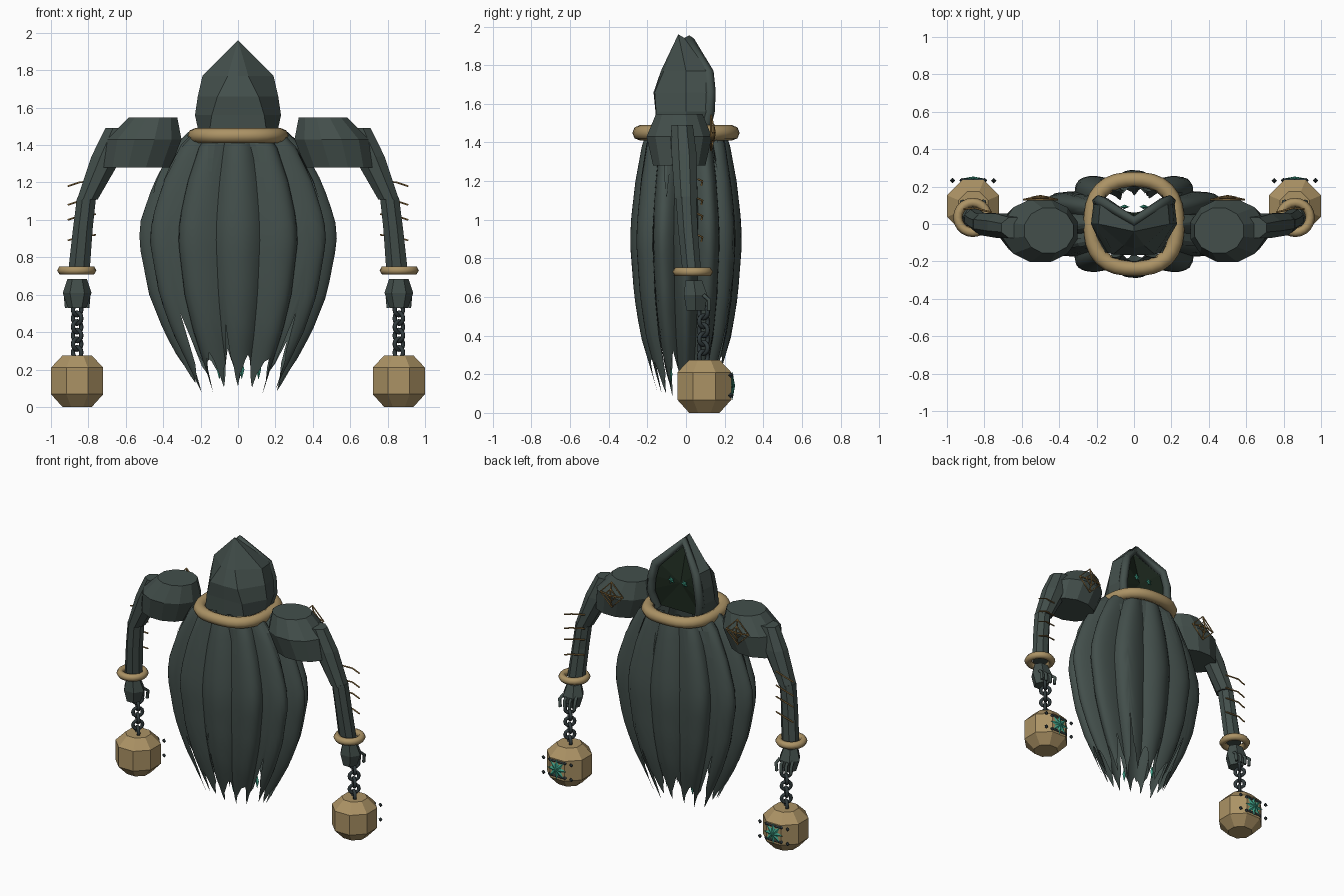
import bpy, bmesh, math, random
from math import sin, cos, pi, tau
from mathutils import Vector

random.seed(4)
if "Cube" in bpy.data.objects:
    bpy.data.objects.remove(bpy.data.objects["Cube"])


def material(name, rgb):
    m = bpy.data.materials.new(name)
    m.use_nodes = True
    m.diffuse_color = (*rgb, 1)
    m.node_tree.nodes["Principled BSDF"].inputs["Base Color"].default_value = (*rgb, 1)
    return m


CLOTH = material("dark green cloth", (0.056, 0.078, 0.071))
BRASS = material("dull brass", (0.41, 0.29, 0.13))
VOID = material("hood shadow", (0.012, 0.022, 0.013))
GLOW = material("teal glow", (0.05, 0.36, 0.25))
IRON = material("dark iron", (0.03, 0.042, 0.045))
WIRE = material("brown wire", (0.32, 0.19, 0.06))


def mesh(name, verts, faces, mat, smooth=None):
    me = bpy.data.meshes.new(name)
    me.from_pydata(verts, [], faces)
    bm = bmesh.new()
    bm.from_mesh(me)
    bmesh.ops.recalc_face_normals(bm, faces=bm.faces)
    bm.to_mesh(me)
    bm.free()
    ob = bpy.data.objects.new(name, me)
    bpy.context.collection.objects.link(ob)
    me.materials.append(mat)
    if smooth:
        bpy.ops.object.select_all(action="DESELECT")
        ob.select_set(True)
        bpy.context.view_layer.objects.active = ob
        bpy.ops.object.shade_smooth_by_angle(angle=math.radians(smooth))
    return ob


def bridge(rows, n, closed=True):
    """Quads between successive rows of n vertices."""
    return [(r * n + i, r * n + (i + 1) % n, (r + 1) * n + (i + 1) % n, (r + 1) * n + i)
            for r in range(rows - 1) for i in range(n if closed else n - 1)]


def loft(name, rings, sides, mat, phase=0.5):
    """Capped stack of level rings, each (x, y, z, radius x, radius y)."""
    verts = [(x + rx * cos(tau * (i + phase) / sides), y + ry * sin(tau * (i + phase) / sides), z)
             for x, y, z, rx, ry in rings for i in range(sides)]
    last = (len(rings) - 1) * sides
    caps = [tuple(range(sides)), tuple(range(last, last + sides))]
    return mesh(name, verts, bridge(len(rings), sides) + caps, mat)


def ring(name, centre, rx, ry, tube, mat, n=28, m=6, power=1.0):
    """Torus with a stretchable, optionally squarish, outline."""
    verts = []
    for i in range(n):
        c, s = cos(tau * i / n), sin(tau * i / n)
        k = (abs(c) ** (2 * power) + abs(s) ** (2 * power)) ** (-1 / (2 * power))
        for j in range(m):
            out, up = tube * cos(tau * j / m), tube * sin(tau * j / m)
            verts.append(((rx + out) * c * k, (ry + out) * s * k, up))
    faces = [(i * m + j, i * m + (j + 1) % m, (i + 1) % n * m + (j + 1) % m, (i + 1) % n * m + j)
             for i in range(n) for j in range(m)]
    ob = mesh(name, verts, faces, mat, 65)
    ob.location = centre
    return ob


def tube(name, paths, radius, mat, cyclic=False):
    """Round poly-line tubes."""
    cu = bpy.data.curves.new(name, "CURVE")
    cu.dimensions = "3D"
    cu.bevel_depth, cu.bevel_resolution, cu.use_fill_caps = radius, 1, True
    for path in paths:
        sp = cu.splines.new("POLY")
        sp.points.add(len(path) - 1)
        sp.use_cyclic_u = cyclic
        for pt, co in zip(sp.points, path):
            pt.co = (*co, 1)
    ob = bpy.data.objects.new(name, cu)
    bpy.context.collection.objects.link(ob)
    cu.materials.append(mat)


def gem(name, c, rx, ry, rz, mat):
    """Octahedron."""
    loft(name, [(*c[:2], c[2] - rz, .001, .001), (*c, rx, ry), (*c[:2], c[2] + rz, .001, .001)], 4, mat, 0)


def star(name, c, r, depth, mat, points=8):
    """Raised starburst in the xz plane, domed on both sides."""
    rim = [(c[0] + r * k * cos(pi * i / points), c[1], c[2] + r * k * sin(pi * i / points))
           for i in range(2 * points) for k in [.5 if i % 2 else 1]]
    n = len(rim)
    tips = [(c[0], c[1] + depth, c[2]), (c[0], c[1] - depth, c[2])]
    mesh(name, rim + tips, [(i, (i + 1) % n, n + t) for i in range(n) for t in (0, 1)], mat)


# Cloak: oval tube of twelve deep folds with a torn hem
PROFILE = [(1.47, .26, .2), (1.4, .34, .225), (1.2, .45, .262), (1.0, .52, .285), (.88, .53, .29), (.6, .475, .268),
           (.4, .395, .235), (.2, .285, .175), (.05, .21, .13)]


def radii(z):
    z = min(max(z, .05), 1.47)
    for (z1, a1, b1), (z0, a0, b0) in zip(PROFILE, PROFILE[1:]):
        if z >= z0:
            t = (z - z0) / (z1 - z0)
            return a0 + (a1 - a0) * t, b0 + (b1 - b0) * t


def cloak_point(a, z, grow=0.0):
    rx, ry = radii(z)
    f = 1 + grow - .15 * (1 - abs(cos(6 * a)))
    return Vector((rx * f * cos(a), ry * f * sin(a), z))


N, LEVELS, STRIP = 144, 16, 8
hem = []
for strip in range(N // STRIP):
    tip, notch = random.uniform(.065, .14), random.uniform(.22, .55)
    hem += [notch] + [tip + d for d in (.16, .12, .04, 0, .07, .1, .14)]
cloak_verts = []
for r in range(LEVELS):
    t = r / (LEVELS - 1)
    for i in range(N):
        cloak_verts.append(cloak_point(tau * i / N, 1.47 + (hem[i] - 1.47) * t))
mesh("cloak", cloak_verts, bridge(LEVELS, N), CLOTH, 50)

# Ragged upper flaps hanging from the collar
for k in range(10):
    a0, end = tau * (k + random.uniform(-.3, .3)) / 10, random.uniform(1.08, 1.28)
    verts = []
    for r in range(5):
        z, w = 1.47 + (end - 1.47) * r / 4, .12 * (1 - r / 4) + .006
        verts += [cloak_point(a0 + w * q + .05 * r / 4, z, .02) for q in (-1, 0, 1)]
    mesh(f"cloak_flap_{k}", verts, bridge(5, 3, False), CLOTH)

# Glowing shards inside the hem
for k, (x, y) in enumerate([(.02, -.08), (-.1, .07), (.11, .06)]):
    gem(f"inner_shard_{k}", (x, y, .2), .014, .01, .05, GLOW)

# Collar
ring("collar", (0, 0, 1.45), .23, .238, .04, BRASS, 32, 8, 1.25)

# Hood shell: half section from opening edge to spine, mirrored
SECTIONS = [(1.42, (.18, .09), (.2, 0), (.16, -.15), -.155),
            (1.56, (.215, .125), (.23, 0), (.14, -.155), -.158),
            (1.66, (.205, .13), (.215, 0), (.11, -.162), -.168),
            (1.77, (.18, .12), (.19, 0), (.055, -.115), -.13)]
hood = []
for z, front, side, back, spine in SECTIONS:
    half = [front, side, back]
    hood += [(x, y, z) for x, y in half] + [(0, spine, z)] + [(-x, y, z) for x, y in reversed(half)]
faces = bridge(len(SECTIONS), 7, False)
hood += [(0, -.04, 1.96), (0, .01, 1.93)]
top, peak, front_peak = 21, 28, 29
faces += [(top + i, top + i + 1, peak) for i in range(1, 5)]
faces += [(top, top + 1, peak, front_peak), (top + 5, top + 6, front_peak, peak)]
mesh("hood", hood, faces, CLOTH)

# Hood rim, dark face and eyes
edge = [(.165, .09, 1.44), (.195, .12, 1.56), (.185, .125, 1.66), (.16, .115, 1.76), (0, .015, 1.925)]
tube("hood_rim", [edge + [(-x, y, z) for x, y, z in reversed(edge[:-1])]], .03, CLOTH)
face = [(x, y - .03, z) for x, y, z in edge]
face += [(-x, y, z) for x, y, z in reversed(face[:-1])] + [(0, .06, 1.64)]
mesh("face_shadow", face, [(i, (i + 1) % 9, 9) for i in range(9)], VOID)
for s in (1, -1):
    star(f"eye_{s}", (s * .052, .092, 1.66), .028, .012, GLOW, 5)

for s, tag in ((1, "left"), (-1, "right")):
    # Shoulder, arm and hand
    loft(f"{tag}_shoulder", [(s * .455, -.035, 1.547, .135, .125), (s * .5, -.035, 1.43, .205, .175),
                             (s * .54, -.035, 1.28, .185, .14)], 12, CLOTH)
    loft(f"{tag}_upper_arm", [(s * .64, -.02, 1.49, .075, .06), (s * .7, -.01, 1.34, .09, .07),
                              (s * .805, 0, 1.11, .06, .064)], 8, CLOTH)
    loft(f"{tag}_forearm", [(s * .81, 0, 1.12, .055, .058), (s * .83, .01, .95, .057, .055),
                            (s * .85, .03, .73, .062, .052)], 8, CLOTH)
    loft(f"{tag}_hand", [(s * .86, .04, .685, .052, .05), (s * .86, .05, .61, .077, .07),
                         (s * .86, .05, .53, .05, .055)], 6, CLOTH, 0)
    ring(f"{tag}_bracelet", (s * .862, .035, .73), .08, .08, .025, BRASS, 20, 6)
    tube(f"{tag}_claws", [[(s * (.86 + d), .09, .61), (s * (.86 + 1.2 * d), .12, .585),
                           (s * (.86 + 1.1 * d), .12, .53)] for d in (-.05, -.017, .017, .05)], .011, CLOTH)

    # Thin wires lashed across the forearm and shoulder
    tube(f"{tag}_arm_wires", [[(s * .76, .062, z + .03), (s * .85, .085, z + .02), (s * .91, .08, z)]
                              for z in (1.18, 1.08, 1.0, .89)], .005, WIRE)
    hub = Vector((s * .5, .15, 1.45))
    for part, size, back in (("outer", .09, -.02), ("inner", .045, -.008)):
        corners = [hub + Vector((size * cos(k * pi / 2), back, size * sin(k * pi / 2))) for k in range(4)]
        tube(f"{tag}_shoulder_wire_{part}", [corners], .005, WIRE, True)
        tube(f"{tag}_shoulder_spokes_{part}", [[hub, c] for c in corners], .005, WIRE)

    # Chain of alternating links, turned diagonally
    for k in range(6):
        link = ring(f"{tag}_chain_link_{k}", (s * .86, .09, .52 - k * .046), .032, .03, .012, IRON, 12, 6)
        link.rotation_euler = (pi / 2, 0, pi / 4 * (-1) ** k)

    # Faceted weight with a barred glowing star on its back
    cx, cy = s * .86, .095
    loft(f"{tag}_weight", [(cx, cy, z, r, r) for z, r in ((0, .085), (.068, .151), (.21, .151), (.275, .085))],
         8, BRASS)
    star(f"{tag}_weight_star", (cx, .24, .14), .075, .014, GLOW)
    tube(f"{tag}_weight_bars", [[(cx - .06, .235, z), (cx + .06, .235, z)] for z in (.09, .195)], .008, IRON)
    for k, (dx, z) in enumerate([(d, z) for d in (-.11, -.06, .06, .11) for z in (.09, .195)]):
        gem(f"{tag}_weight_bead_{k}", (cx + dx, .232, z), .015, .015, .015, IRON)
